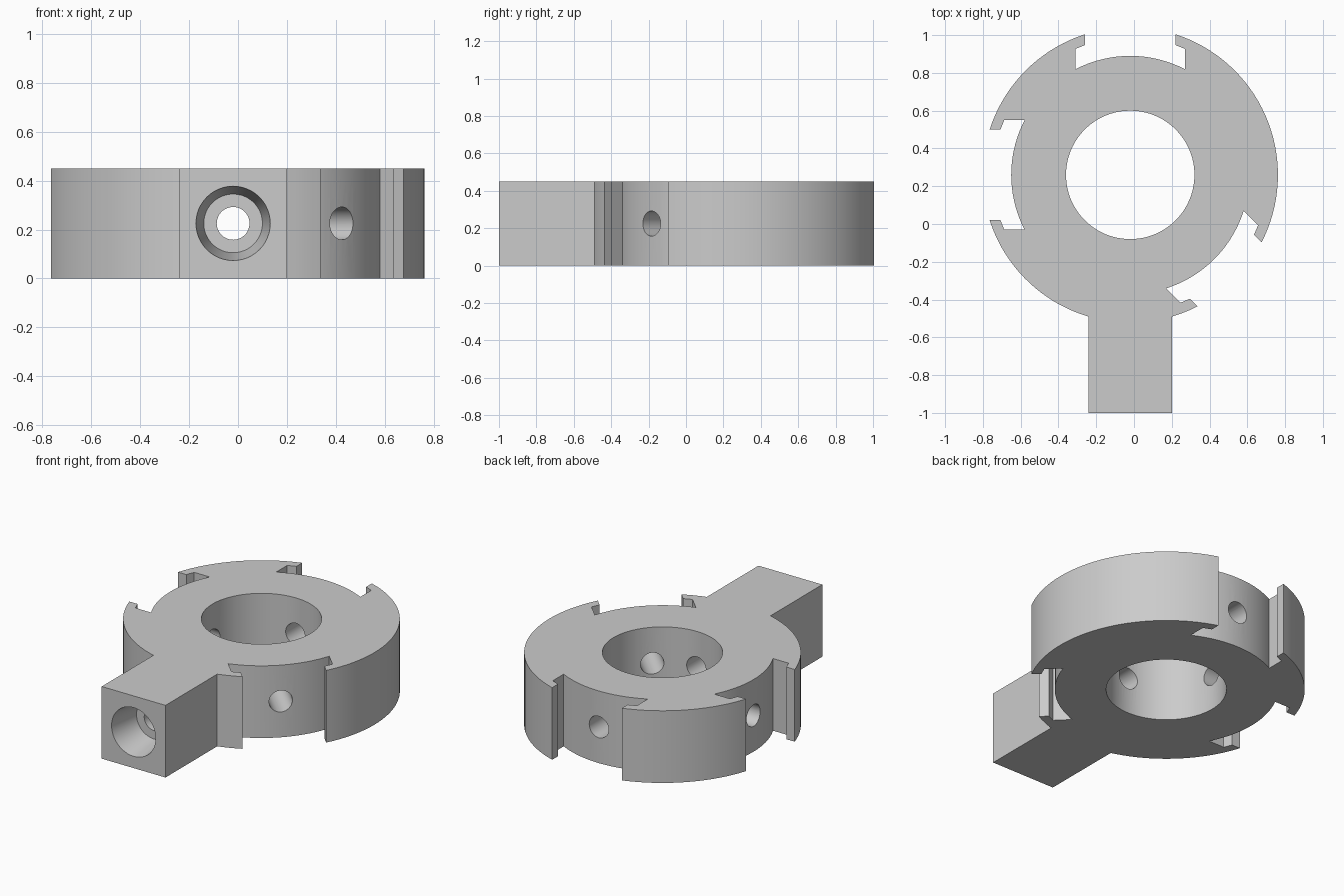
import bpy, bmesh, math
from math import pi, sin, cos, asin, radians
from mathutils import Vector

cube = bpy.data.objects.get("Cube")
if cube:
    bpy.data.objects.remove(cube, do_unlink=True)

# Dimensions
CX, CY, H = -0.02, 0.26, 0.45        # ring centre and thickness
R_OUT, R_POCKET, R_BORE = 0.782, 0.63, 0.34
R_HOLE = 0.067
ARM_HALF, ARM_END = 0.22, 1.26       # half width, distance from ring centre
LIP_HALF, SLOT_HALF = 0.24, 0.29     # pocket mouth and undercut
POCKETS = [radians(d) for d in (-45, 90, 180)]

grey = bpy.data.materials.new("plain grey")
grey.use_nodes = True
colour = (0.6, 0.6, 0.6, 1)
grey.diffuse_color = colour
grey.node_tree.nodes["Principled BSDF"].inputs["Base Color"].default_value = colour


def arc(r, a0, a1):
    """Points on a circle from angle a0 to a1, ends included."""
    n = max(2, round(abs(a1 - a0) / radians(3)))
    return [(r * cos(a0 + (a1 - a0) * i / n), r * sin(a0 + (a1 - a0) * i / n))
            for i in range(n + 1)]


def pocket(a):
    """Undercut T-slot facing direction a, without its two rim points."""
    floor = arc(R_POCKET, -asin(SLOT_HALF / R_POCKET), asin(SLOT_HALF / R_POCKET))
    side = [(0.687, LIP_HALF), (0.667, SLOT_HALF)]
    pts = [(u, -v) for u, v in side] + floor + side[::-1]
    return [(u * cos(a) - v * sin(a), u * sin(a) + v * cos(a)) for u, v in pts]


# Outline: arm, then rim arcs separated by the pockets
arm_angle = asin(ARM_HALF / R_OUT)
mouth = asin(LIP_HALF / R_OUT)
outline = [(-ARM_HALF, -ARM_END), (ARM_HALF, -ARM_END)]
start = -pi / 2 + arm_angle
for a in POCKETS:
    outline += arc(R_OUT, start, a - mouth) + pocket(a)
    start = a + mouth
outline += arc(R_OUT, start, 1.5 * pi - arm_angle)

# Extrude the outline into the body
bm = bmesh.new()
base = bm.faces.new([bm.verts.new((CX + x, CY + y, 0)) for x, y in outline])
top = bmesh.ops.extrude_face_region(bm, geom=[base])["geom"]
bmesh.ops.translate(bm, vec=Vector((0, 0, H)),
                    verts=[g for g in top if isinstance(g, bmesh.types.BMVert)])
bmesh.ops.recalc_face_normals(bm, faces=bm.faces)
mesh = bpy.data.meshes.new("ring_with_arm")
bm.to_mesh(mesh)
bm.free()
body = bpy.data.objects.new("ring_with_arm", mesh)
bpy.context.collection.objects.link(body)
mesh.materials.append(grey)


def cut(r1, r2, d0=0.0, d1=0.0, a=None, sides=48):
    """Cut a radial hole from d0 to d1 along direction a, or the upright bore."""
    if a is None:
        loc, rot, depth = (CX, CY, H / 2), (0, 0, 0), H + 0.2
    else:
        m = (d0 + d1) / 2
        loc, rot, depth = (CX + m * cos(a), CY + m * sin(a), H / 2), (0, pi / 2, a), d1 - d0
    bpy.ops.mesh.primitive_cone_add(vertices=sides, radius1=r1, radius2=r2,
                                    depth=depth, location=loc, rotation=rot)
    cutter = bpy.context.object
    cutter.hide_render = True
    cutter.data.materials.append(grey)
    mod = body.modifiers.new("cut", 'BOOLEAN')
    mod.operation, mod.solver, mod.object = 'DIFFERENCE', 'EXACT', cutter
    bpy.ops.object.select_all(action='DESELECT')
    bpy.context.view_layer.objects.active = body
    body.select_set(True)
    bpy.ops.object.modifier_apply(modifier=mod.name)
    bpy.data.objects.remove(cutter, do_unlink=True)


# Central bore, one screw hole per pocket, and the tapered socket in the arm
cut(R_BORE, R_BORE, sides=96)
for a in POCKETS:
    cut(R_HOLE, R_HOLE, 0.1, 0.72, a)
cut(R_HOLE, R_HOLE, 0.1, 1.15, -pi / 2)
cut(0.12, 0.1552, ARM_END - 0.2, ARM_END + 0.02, -pi / 2)

# Smooth the round walls, keep the corners sharp
bpy.ops.object.select_all(action='DESELECT')
body.select_set(True)
bpy.context.view_layer.objects.active = body
bpy.ops.object.shade_smooth_by_angle(angle=radians(20))
